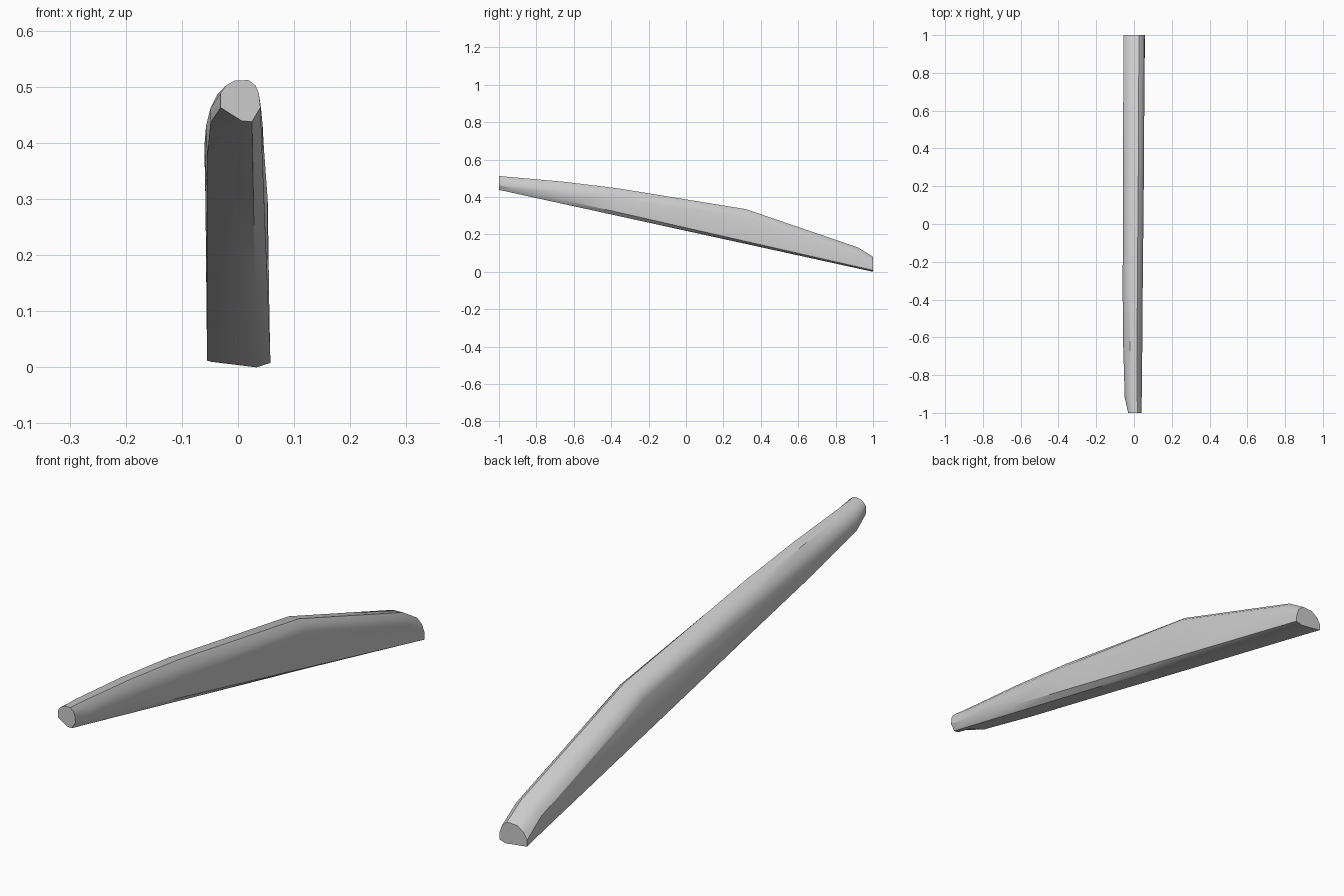
import bpy
import bmesh
from mathutils import Vector

cube = bpy.data.objects.get("Cube")
if cube:
    bpy.data.objects.remove(cube, do_unlink=True)

# Single plain grey finish
grey = bpy.data.materials.new("plain_grey")
grey.use_nodes = True
colour = (0.6, 0.6, 0.6, 1)
grey.diffuse_color = colour
grey.node_tree.nodes["Principled BSDF"].inputs["Base Color"].default_value = colour

# Straight lower edges, each running from the narrow front end to the wide back end
underside_edges = [
    (Vector((0.007, -1, 0.439)), Vector((-0.048, 1, 0.010))),
    (Vector((0.025, -1, 0.438)), Vector((0.033, 1, 0.0))),
    (Vector((0.040, -1, 0.463)), Vector((0.058, 1, 0.008))),
]

# Stations: y, crown height, shoulder height, left x, right x, lift of lower left edge
stations = [
    (-1.00, 0.512, 0.489, -0.031, 0.037, 0.024),
    (-0.92, 0.505, 0.462, -0.049, 0.041, 0.014),
    (-0.65, 0.481, 0.430, -0.057, 0.044, 0.011),
    (-0.37, 0.447, 0.393, -0.060, 0.046, 0.010),
    (0.32, 0.335, 0.297, -0.058, 0.053, 0.006),
    (0.92, 0.130, 0.092, -0.056, 0.056, 0.003),
    (1.00, 0.080, 0.035, -0.055, 0.057, 0.002),
]

# Rounded crown: fraction across the width, fraction from shoulder to top
crown = [(1, 0), (0.91, 0.6), (0.73, 1), (0.36, 0.95), (0.13, 0.55), (0, 0)]


def section(y, top, shoulder, left, right, lift):
    """Closed outline of the bar at one station."""
    u = (y + 1) / 2
    lower = [a.lerp(b, u) for a, b in underside_edges]
    corner = Vector((max(left, -0.055), y, lower[0].z + lift))
    upper = [Vector((left + (right - left) * f, y,
                     shoulder + (top - shoulder) * h)) for f, h in crown]
    return [corner] + lower + upper


# Loft the tapered bar through its sections and close both ends
bm = bmesh.new()
rings = [[bm.verts.new(p) for p in section(*s)] for s in stations]
for a, b in zip(rings, rings[1:]):
    for i in range(len(a)):
        j = (i + 1) % len(a)
        bm.faces.new((a[i], a[j], b[j], b[i]))
bm.faces.new(rings[0])
bm.faces.new(rings[-1])
bmesh.ops.recalc_face_normals(bm, faces=bm.faces)

mesh = bpy.data.meshes.new("tapered_bar")
bm.to_mesh(mesh)
bm.free()
mesh.materials.append(grey)
bar = bpy.data.objects.new("tapered_bar", mesh)
bpy.context.collection.objects.link(bar)

# Soft crown with crisp lower and end edges
bpy.ops.object.select_all(action="DESELECT")
bar.select_set(True)
bpy.context.view_layer.objects.active = bar
bpy.ops.object.shade_smooth_by_angle(angle=0.6)
